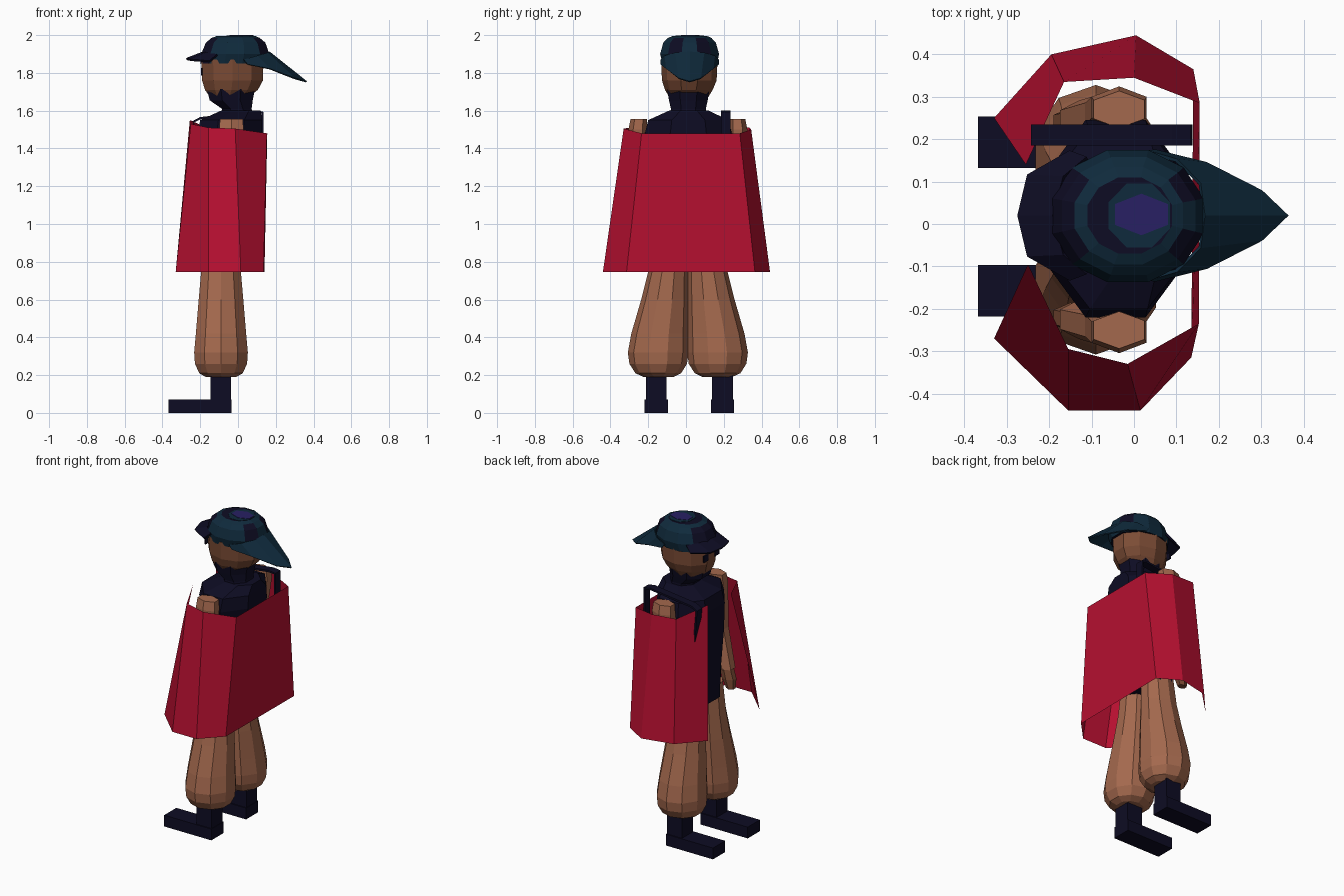
import bpy, bmesh, math
from mathutils import Vector


def material(name, rgb):
    m = bpy.data.materials.new(name)
    m.diffuse_color = (*rgb, 1)
    return m


RED = material("cape red", (0.47, 0.005, 0.03))
TAN = material("cloth tan", (0.37, 0.14, 0.075))
BROWN = material("skin brown", (0.20, 0.072, 0.036))
NAVY = material("dark navy", (0.0042, 0.0036, 0.017))
TEAL = material("dark teal", (0.0048, 0.023, 0.045))
PURPLE = material("cap purple", (0.021, 0.0145, 0.125))


def finish(name, bm, mats, rule=None, normals=True):
    if normals:
        bmesh.ops.recalc_face_normals(bm, faces=bm.faces)
    if rule:
        for f in bm.faces:
            f.material_index = rule(f.calc_center_median(), f.normal)
    me = bpy.data.meshes.new(name)
    bm.to_mesh(me)
    bm.free()
    for m in mats:
        me.materials.append(m)
    ob = bpy.data.objects.new(name, me)
    bpy.context.collection.objects.link(ob)
    return ob


def loft(name, rings, n, mats, rule=None):
    """Closed body through n-sided rings given as (z, x0, x1, y0, y1)."""
    bm = bmesh.new()
    k = 0.5 / math.cos(math.pi / n)
    loops = []
    for z, x0, x1, y0, y1 in rings:
        ang = [2 * math.pi * (i + 0.5) / n for i in range(n)]
        loops.append([bm.verts.new(((x0 + x1) / 2 + k * (x1 - x0) * math.cos(a),
                                    (y0 + y1) / 2 + k * (y1 - y0) * math.sin(a), z)) for a in ang])
    for a, b in zip(loops, loops[1:]):
        for i in range(n):
            j = (i + 1) % n
            bm.faces.new((a[i], a[j], b[j], b[i]))
    bm.faces.new(loops[0][::-1])
    bm.faces.new(loops[-1])
    return finish(name, bm, mats, rule)


def sheet(name, row_a, row_b, mat, thick=0.0):
    """Strip of quads between two rows of points."""
    bm = bmesh.new()
    a = [bm.verts.new(p) for p in row_a]
    b = [bm.verts.new(p) for p in row_b]
    for i in range(len(a) - 1):
        bm.faces.new((a[i], a[i + 1], b[i + 1], b[i]))
    ob = finish(name, bm, [mat])
    if thick:
        m = ob.modifiers.new("thickness", 'SOLIDIFY')
        m.thickness = thick
        m.offset = 0
    return ob


def box(name, x0, x1, y0, y1, z0, z1, mat):
    bm = bmesh.new()
    bmesh.ops.create_cube(bm, size=1)
    for v in bm.verts:
        v.co = Vector(((x0 + x1) / 2 + v.co.x * (x1 - x0),
                       (y0 + y1) / 2 + v.co.y * (y1 - y0),
                       (z0 + z1) / 2 + v.co.z * (z1 - z0)))
    return finish(name, bm, [mat])


# Cape: open at the chest (-x), flared towards the hem
hem = [(-0.33, -0.27), (-0.155, -0.44), (0.015, -0.44), (0.135, -0.315),
       (0.14, 0.365), (0.005, 0.445), (-0.195, 0.40), (-0.33, 0.25)]
top = [(-0.25, -0.095, 1.53), (-0.155, -0.295, 1.51), (-0.015, -0.33, 1.505), (0.153, -0.235, 1.48),
       (0.155, 0.285, 1.48), (0.0, 0.345, 1.50), (-0.165, 0.335, 1.51), (-0.255, 0.14, 1.55)]
sheet("cape", [(x, y, 0.745) for x, y in hem], top, RED)

# Legs, boots and arms, one per side
for s, tag in ((-1, "right"), (1, "left")):
    def ring(z, xc, rx, yc, ry):
        y = 0.01 + s * yc
        return (z, xc - rx, xc + rx, y - ry, y + ry)
    loft("trouser_leg_" + tag, [
        ring(0.19, -0.09, 0.08, 0.155, 0.075), ring(0.21, -0.09, 0.115, 0.157, 0.115),
        ring(0.26, -0.09, 0.138, 0.157, 0.145), ring(0.32, -0.09, 0.142, 0.157, 0.153),
        ring(0.42, -0.09, 0.133, 0.148, 0.144), ring(0.60, -0.09, 0.118, 0.122, 0.119),
        ring(0.75, -0.09, 0.105, 0.104, 0.100), ring(0.95, -0.09, 0.095, 0.09, 0.085)], 10, [TAN])
    yc = 0.0175 + s * 0.175
    box("shin_" + tag, -0.145, -0.038, yc - 0.055, yc + 0.055, 0.06, 0.22, NAVY)
    box("boot_" + tag, -0.368, -0.035, yc - 0.061, yc + 0.061, 0.0, 0.072, NAVY)
    loft("arm_" + tag, [
        ring(0.98, -0.13, 0.045, 0.235, 0.04), ring(1.22, -0.06, 0.055, 0.25, 0.045),
        ring(1.50, -0.035, 0.065, 0.265, 0.043), ring(1.555, -0.035, 0.06, 0.26, 0.038)], 6, [TAN])
    loft("hand_" + tag, [
        ring(0.86, -0.165, 0.025, 0.225, 0.02), ring(0.92, -0.15, 0.04, 0.23, 0.03),
        ring(0.99, -0.13, 0.035, 0.235, 0.03)], 6, [BROWN])

# Shirt
loft("shirt", [
    (0.87, -0.195, 0.02, -0.165, 0.185), (1.05, -0.20, 0.05, -0.17, 0.19),
    (1.30, -0.215, 0.10, -0.20, 0.225), (1.47, -0.215, 0.128, -0.22, 0.245),
    (1.55, -0.20, 0.128, -0.20, 0.225), (1.60, -0.09, 0.12, -0.09, 0.12)], 8, [NAVY])

# Strap over one shoulder
strap = [(-0.21, 1.2), (-0.238, 1.54), (-0.20, 1.56), (0.09, 1.595), (0.13, 1.59), (0.132, 1.30)]
sheet("shoulder_strap", [(x, 0.185, z) for x, z in strap],
      [(x, 0.235, z) for x, z in strap], NAVY, 0.012)

# Neck covering and jaw
loft("neck_cover", [
    (1.57, -0.085, 0.08, -0.085, 0.11), (1.61, -0.085, 0.072, -0.08, 0.105),
    (1.655, -0.15, 0.078, -0.09, 0.115), (1.715, -0.165, 0.09, -0.10, 0.125)], 8, [NAVY])

# Head
loft("head", [
    (1.675, -0.15, 0.06, -0.085, 0.115), (1.71, -0.175, 0.105, -0.105, 0.135),
    (1.76, -0.19, 0.132, -0.12, 0.155), (1.87, -0.195, 0.135, -0.125, 0.16)], 10, [BROWN])
for y in (-0.035, 0.075):
    box("eye", -0.196, -0.188, y - 0.022, y + 0.022, 1.785, 1.825, NAVY)


# Cap crown: navy towards the face and on top, teal elsewhere
def cap_rule(c, n):
    if n.z > 0.95 or n.z < -0.9 or c.x < -0.125:
        return 1
    return 1 if c.z > 1.93 and c.x > 0.09 and abs(c.y - 0.02) > 0.03 else 0


loft("cap_crown", [
    (1.85, -0.20, 0.15, -0.125, 0.165), (1.90, -0.195, 0.165, -0.137, 0.175),
    (1.96, -0.17, 0.145, -0.12, 0.158), (1.985, -0.14, 0.115, -0.095, 0.135),
    (1.996, -0.11, 0.09, -0.07, 0.11)], 12, [TEAL, NAVY], cap_rule)
loft("cap_teal_patch", [(1.994, -0.06, 0.085, -0.055, 0.095), (1.998, -0.06, 0.085, -0.055, 0.095)], 8, [TEAL])
loft("cap_purple_patch", [(1.996, -0.045, 0.08, -0.02, 0.065), (2.0, -0.045, 0.08, -0.02, 0.065)], 6, [PURPLE])

# Long pointed brim at the back, short one above the face; both mirrored about y = 0.02
def mirrored(half):
    return [(x, 0.02 - y, z) for x, y, z in half] + [(x, 0.02 + y, z) for x, y, z in half[-2::-1]]


sheet("cap_long_brim",
      mirrored([(0.03, 0.15, 1.87), (0.10, 0.13, 1.89), (0.155, 0.075, 1.905), (0.165, 0, 1.91)]),
      mirrored([(0.05, 0.152, 1.845), (0.17, 0.123, 1.82), (0.30, 0.058, 1.77), (0.362, 0, 1.753)]), TEAL, 0.008)
sheet("cap_short_brim",
      mirrored([(-0.11, 0.135, 1.895), (-0.165, 0.09, 1.905), (-0.19, 0, 1.905)]),
      mirrored([(-0.15, 0.15, 1.86), (-0.25, 0.095, 1.868), (-0.273, 0, 1.873)]), NAVY, 0.012)
